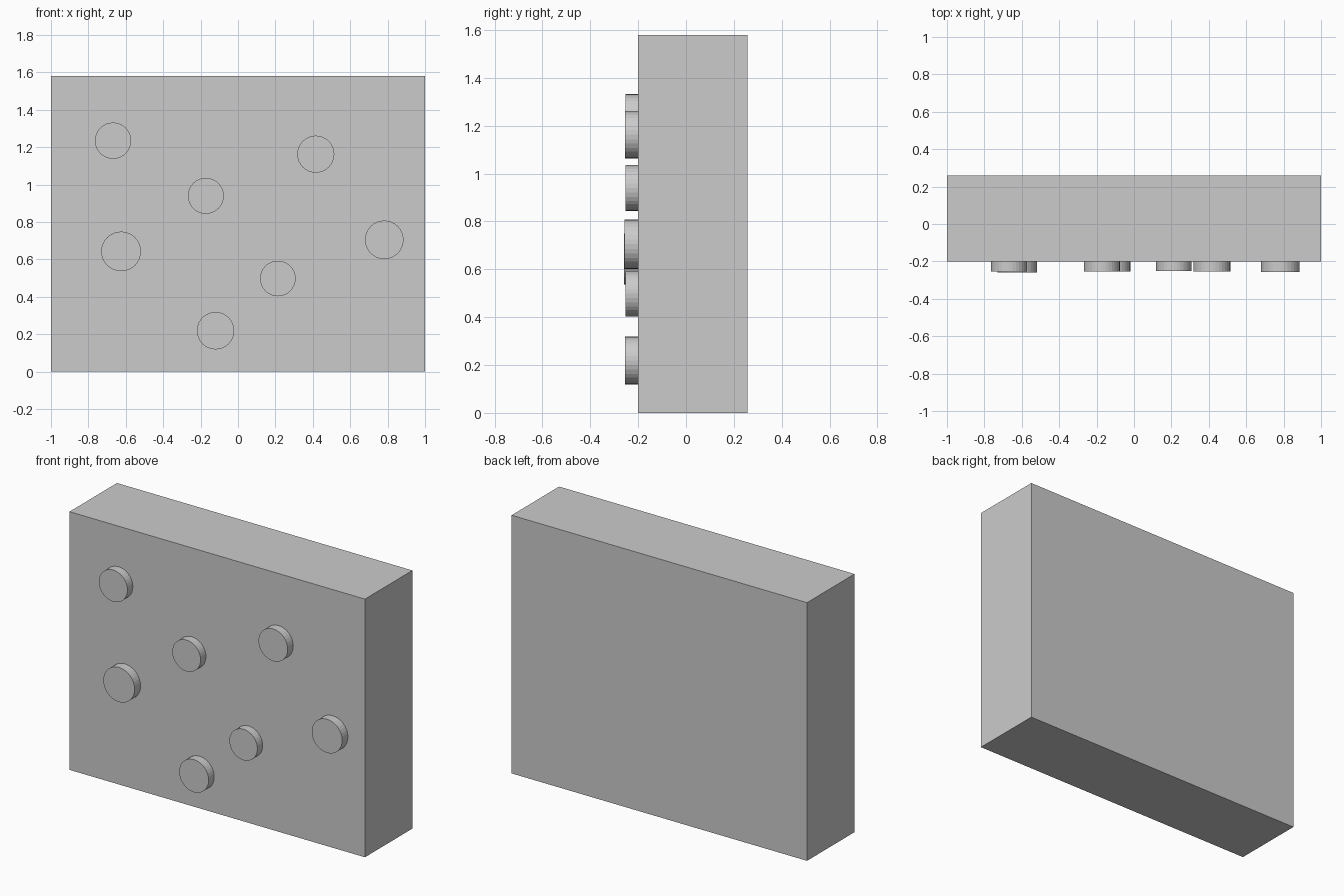
import bpy
import math

if "Cube" in bpy.data.objects:
    bpy.data.objects.remove(bpy.data.objects["Cube"])

WIDTH, HEIGHT = 2.0, 1.58
FACE_Y, BACK_Y = -0.201, 0.258
EMBED = 0.01

# Main slab
bpy.ops.mesh.primitive_cube_add(size=1, location=(0, (FACE_Y + BACK_Y) / 2, HEIGHT / 2))
slab = bpy.context.object
slab.name = "slab"
slab.dimensions = (WIDTH, BACK_Y - FACE_Y, HEIGHT)
bpy.ops.object.transform_apply(location=False, rotation=False, scale=True)


def add_knob(index, x, z, radius):
    """Round knob standing out of the front face, deeper when it is wider."""
    front = FACE_Y - 0.54 * radius
    back = FACE_Y + EMBED
    bpy.ops.mesh.primitive_cylinder_add(
        vertices=32, radius=radius, depth=back - front,
        location=(x, (front + back) / 2, z), rotation=(math.pi / 2, 0, 0))
    bpy.context.object.name = f"front_knob_{index}"


# Knobs scattered over the front: x, z, radius
knobs = [
    (-0.668, 1.235, 0.097),
    (0.416, 1.163, 0.099),
    (-0.172, 0.940, 0.096),
    (-0.625, 0.643, 0.106),
    (0.782, 0.705, 0.103),
    (0.213, 0.498, 0.095),
    (-0.120, 0.219, 0.100),
]
for i, (x, z, radius) in enumerate(knobs, 1):
    add_knob(i, x, z, radius)
